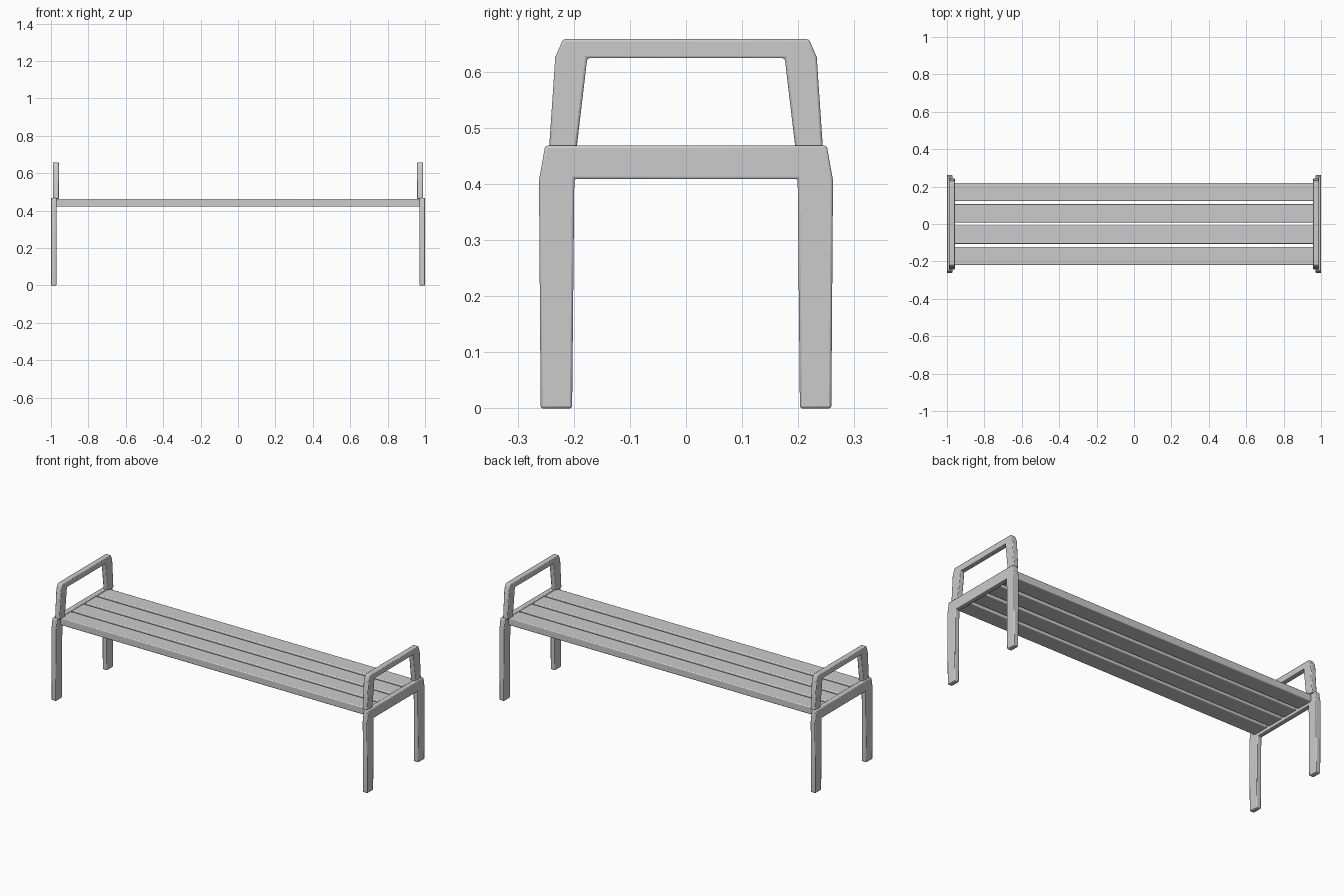
import bpy, bmesh

if "Cube" in bpy.data.objects:
    bpy.data.objects.remove(bpy.data.objects["Cube"])


def finish(obj, width, segments):
    # soft edges, hard shading kept on sharp corners
    mod = obj.modifiers.new("edge_bevel", 'BEVEL')
    mod.width = width
    mod.segments = segments
    mod.limit_method = 'ANGLE'
    mod.angle_limit = 0.6
    bpy.ops.object.select_all(action='DESELECT')
    obj.select_set(True)
    bpy.context.view_layer.objects.active = obj
    bpy.ops.object.shade_smooth_by_angle()


def extrude_x(name, profile, x0, x1, width=0.004, segments=2):
    # closed (y, z) profile extruded along x
    bm = bmesh.new()
    face = bm.faces.new([bm.verts.new((x0, y, z)) for y, z in profile])
    ext = bmesh.ops.extrude_face_region(bm, geom=[face])
    verts = [g for g in ext['geom'] if isinstance(g, bmesh.types.BMVert)]
    bmesh.ops.translate(bm, verts=verts, vec=(x1 - x0, 0, 0))
    bmesh.ops.recalc_face_normals(bm, faces=bm.faces[:])
    mesh = bpy.data.meshes.new(name)
    bm.to_mesh(mesh)
    bm.free()
    obj = bpy.data.objects.new(name, mesh)
    bpy.context.collection.objects.link(obj)
    finish(obj, width, segments)
    return obj


def mirrored(half):
    # complete a right-hand half profile across y = 0
    return half + [(-y, z) for y, z in reversed(half)]


# half profiles, running from the outer top round to the inner top
leg_half = [(0.251, 0.468), (0.262, 0.406), (0.259, 0.0),
            (0.203, 0.0), (0.199, 0.409)]
arm_half = [(0.219, 0.658), (0.233, 0.626), (0.244, 0.463),
            (0.195, 0.463), (0.176, 0.624)]

# leg frames and armrests at both ends
for side, s in (("left", -1), ("right", 1)):
    extrude_x(side + "_leg_frame", mirrored(leg_half), s * 0.971, s * 1.0)
    extrude_x(side + "_armrest", mirrored(arm_half), s * 0.958, s * 0.989)

# four seat slats
for i in range(4):
    yc = -0.171 + i * 0.114
    w, z0, z1 = 0.049, 0.421, 0.463
    extrude_x("seat_slat_%d" % (i + 1),
              [(yc - w, z0), (yc + w, z0), (yc + w, z1), (yc - w, z1)],
              -0.972, 0.972, 0.005, 3)
